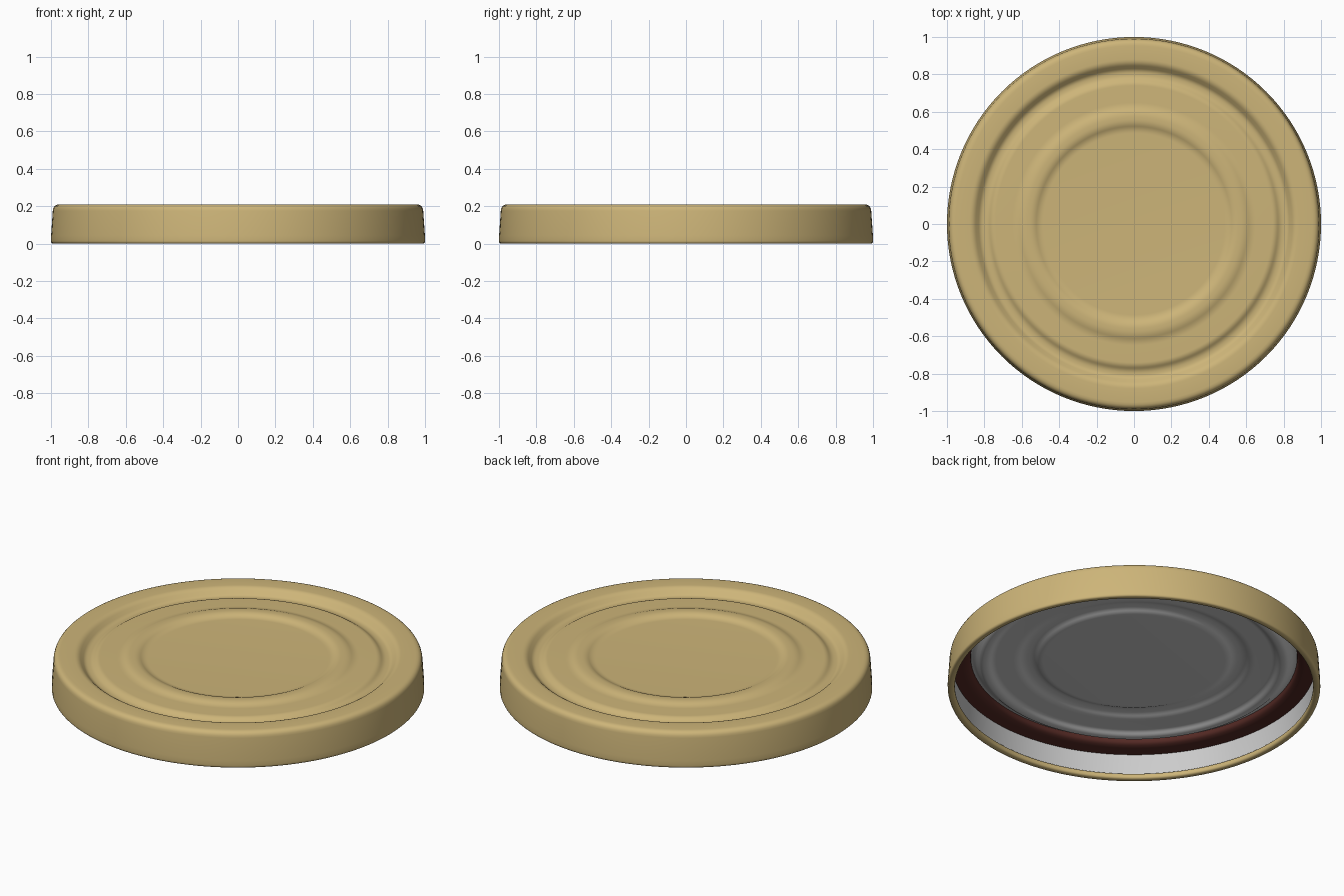
import bpy, bmesh
from math import cos, sin, pi, radians
from mathutils import Vector

if "Cube" in bpy.data.objects:
    bpy.data.objects.remove(bpy.data.objects["Cube"])

SEG = 128


def material(name, rgb):
    m = bpy.data.materials.new(name)
    m.diffuse_color = (*rgb, 1)
    m.use_nodes = True
    m.node_tree.nodes["Principled BSDF"].inputs["Base Color"].default_value = m.diffuse_color
    return m


def rounded(corners, steps=5):
    """Corners are (r, z, cut length); each corner becomes a short curve."""
    pts = []
    for i, (r, z, cut) in enumerate(corners):
        p = Vector((r, z))
        if cut == 0 or i in (0, len(corners) - 1):
            pts.append(p)
            continue
        a = Vector(corners[i - 1][:2]) - p
        b = Vector(corners[i + 1][:2]) - p
        a = p + a.normalized() * min(cut, a.length * 0.48)
        b = p + b.normalized() * min(cut, b.length * 0.48)
        for k in range(steps + 1):
            t = k / steps
            pts.append(a * (1 - t) ** 2 + p * 2 * t * (1 - t) + b * t * t)
    return pts


def lathe(name, pts, mat=None, closed=False):
    bm = bmesh.new()
    rings = []
    for r, z in pts:
        if r < 1e-6:
            rings.append([bm.verts.new((0, 0, z))] * SEG)
        else:
            rings.append([bm.verts.new((r * cos(2 * pi * j / SEG), r * sin(2 * pi * j / SEG), z))
                          for j in range(SEG)])
    pairs = list(zip(rings, rings[1:]))
    if closed:
        pairs.append((rings[-1], rings[0]))
    for a, b in pairs:
        for j in range(SEG):
            k = (j + 1) % SEG
            quad = [a[j], b[j], b[k], a[k]]
            bm.faces.new(list(dict.fromkeys(quad)))
    if closed:
        bmesh.ops.recalc_face_normals(bm, faces=bm.faces)
    me = bpy.data.meshes.new(name)
    bm.to_mesh(me)
    bm.free()
    ob = bpy.data.objects.new(name, me)
    bpy.context.collection.objects.link(ob)
    if mat:
        me.materials.append(mat)
    bpy.context.view_layer.objects.active = ob
    ob.select_set(True)
    bpy.ops.object.shade_smooth_by_angle(angle=radians(40))
    ob.select_set(False)
    return ob


gold = material("gold_lacquer", (0.61, 0.46, 0.19))
red = material("dark_red_rubber", (0.09, 0.023, 0.018))

# Stamped panel: centre disc, raised ring, flat band, groove, outer band
panel = [(0, 0.19, 0), (0.505, 0.19, 0.02), (0.54, 0.208, 0.02), (0.59, 0.208, 0.02),
         (0.63, 0.192, 0.02), (0.755, 0.192, 0.015), (0.785, 0.172, 0.015),
         (0.82, 0.172, 0.015), (0.86, 0.21, 0.02)]

# Gold outer shell with skirt and curled bottom edge
lathe("lid_shell", rounded(panel + [
    (0.988, 0.21, 0.035), (1.0, 0.035, 0.01), (1.0, 0.0, 0.015),
    (0.962, 0.0, 0.018), (0.962, 0.032, 0.012), (0.982, 0.034, 0)]), gold)

# Grey inner lining, facing inward
T = 0.014
inner = [(r, z - T, c) for r, z, c in panel]
lathe("inner_lining", rounded(inner + [
    (0.974, 0.21 - T, 0.025), (0.982, 0.034, 0)])[::-1])

# Sealing gasket under the outer band
lathe("sealing_gasket", rounded([
    (0.876, 0.197, 0), (0.88, 0.172, 0.015), (0.905, 0.160, 0.015),
    (0.976, 0.155, 0), (0.972, 0.197, 0)]), red, closed=True)
